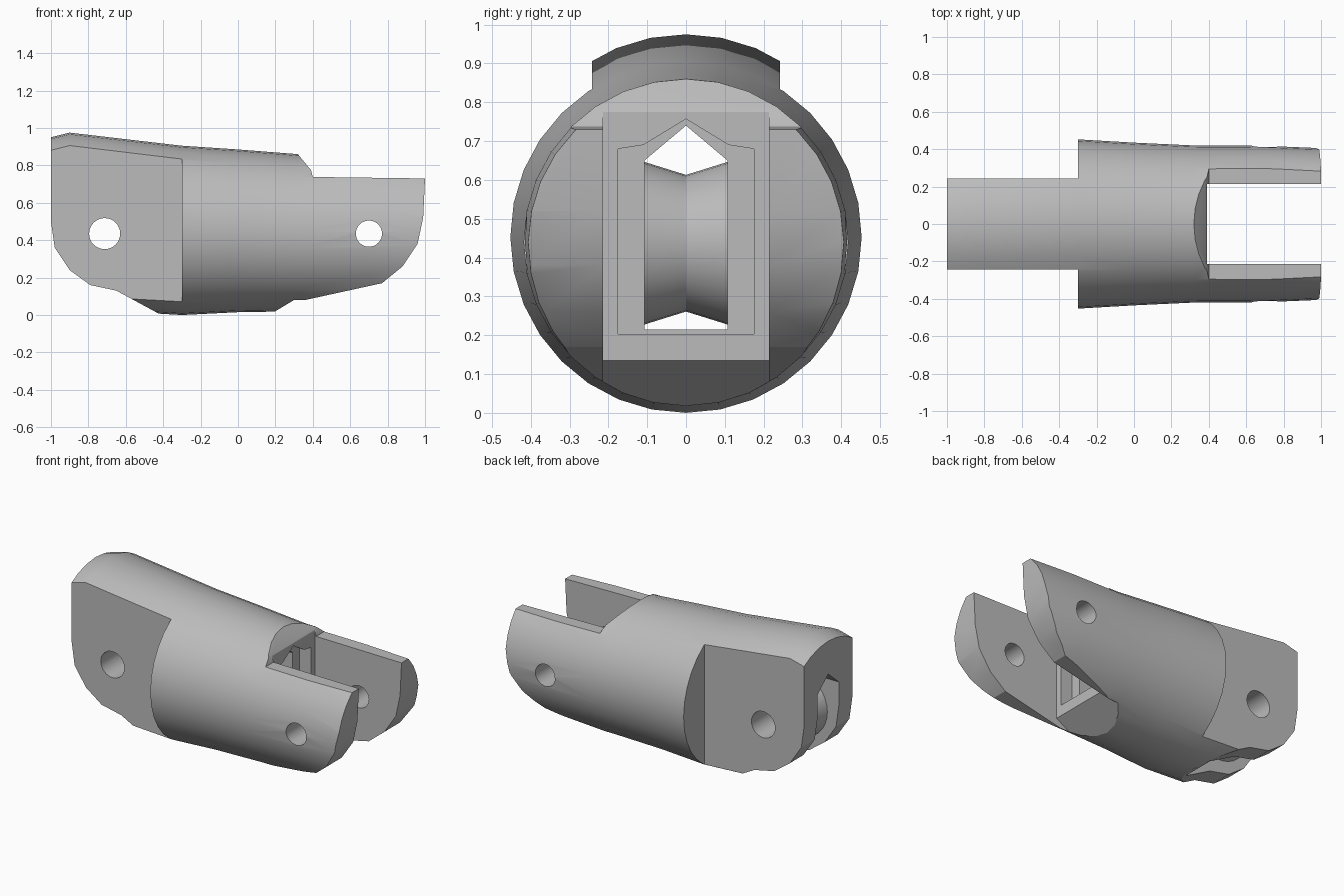
import bpy, bmesh, math
from mathutils import Vector

cube = bpy.data.objects.get("Cube")
if cube:
    bpy.data.objects.remove(cube, do_unlink=True)

grey = bpy.data.materials.new("plain grey")
grey.use_nodes = True
colour = (0.5, 0.5, 0.5, 1)
grey.diffuse_color = colour
grey.node_tree.nodes["Principled BSDF"].inputs["Base Color"].default_value = colour


def loft(name, rings):
    """Skin a list of point loops and cap both ends."""
    bm = bmesh.new()
    loops = [[bm.verts.new(p) for p in ring] for ring in rings]
    n = len(loops[0])
    for a, b in zip(loops, loops[1:]):
        for i in range(n):
            j = (i + 1) % n
            bm.faces.new((a[i], a[j], b[j], b[i]))
    bm.faces.new(loops[0][::-1])
    bm.faces.new(loops[-1])
    bmesh.ops.recalc_face_normals(bm, faces=bm.faces[:])
    mesh = bpy.data.meshes.new(name)
    bm.to_mesh(mesh)
    bm.free()
    ob = bpy.data.objects.new(name, mesh)
    bpy.context.collection.objects.link(ob)
    mesh.materials.append(grey)
    return ob


def prism_y(name, profile, lo, hi):
    return loft(name, [[(x, y, z) for x, z in profile] for y in (lo, hi)])


def prism_x(name, profile, lo, hi):
    return loft(name, [[(x, y, z) for y, z in profile] for x in (lo, hi)])


def box(name, x0, x1, y0, y1, z0, z1):
    return prism_y(name, [(x0, z0), (x1, z0), (x1, z1), (x0, z1)], y0, y1)


def turned_y(name, x, z, stations, sides=32):
    """Round part about a cross axis, from (y, radius) stations."""
    angles = [math.tau * i / sides for i in range(sides)]
    return loft(name, [[(x + r * math.cos(a), y, z + r * math.sin(a))
                        for a in angles] for y, r in stations])


def activate(ob):
    bpy.ops.object.select_all(action='DESELECT')
    ob.select_set(True)
    bpy.context.view_layer.objects.active = ob


def boolean(target, cutter, operation='DIFFERENCE'):
    activate(target)
    mod = target.modifiers.new("cut", 'BOOLEAN')
    mod.operation = operation
    mod.solver = 'EXACT'
    mod.object = cutter
    bpy.ops.object.modifier_apply(modifier=mod.name)
    bpy.data.objects.remove(cutter, do_unlink=True)


# Round barrel: x, centre height, radius
stations = [(-1.01, .483, .465), (-.9, .505, .47), (-.3, .4525, .4525),
            (0, .45, .435), (.32, .44, .42), (.7, .44, .418), (1.01, .44, .405)]
body = loft("finger_link_body", [
    [(x, r * math.sin(math.tau * i / 32), c + r * math.cos(math.tau * i / 32))
     for i in range(32)] for x, c, r in stations])

# Side silhouette: rounded tongue end, chamfered belly, stepped fork
outline = [(-1, 1.2), (-1, .5), (-.98, .36), (-.9, .24), (-.79, .16),
           (-.65, .13), (-.42, .005), (-.3, -.1), (.18, -.1), (.29, .065),
           (.77, .17), (.88, .26), (.96, .38), (.99, .52), (1, .73),
           (.4, .738), (.39, .775), (.32, .86), (.2, 1.2)]
boolean(body, prism_y("outline_cutter", outline, -1, 1), 'INTERSECT')

# Flat cheeks of the tongue
for side in (-1, 1):
    lo, hi = sorted((side * .242, side))
    boolean(body, box("cheek_cutter", -2, -.3, lo, hi, -1, 2))

# Gap between the fork arms, with its sloped lower lip
gap = [(.39, 2), (.39, .135), (.2, .02), (.1, -.05), (.1, -1), (2, -1), (2, 2)]
boolean(body, prism_y("fork_gap_cutter", gap, -.214, .214))

# Peaked tunnel along the link, with a shallow wider mouth
tunnel = [(-.107, .215), (.107, .215), (.107, .65), (0, .74), (-.107, .65)]
boolean(body, prism_x("tunnel_cutter", tunnel, -2, 2))
mouth = [(-.175, .203), (.175, .203), (.175, .68), (.11, .69), (0, .757),
         (-.11, .69), (-.175, .68)]
boolean(body, prism_x("mouth_cutter", mouth, .31, 1.5))

# Open underside of the tongue slot
boolean(body, box("slot_cutter", -2, -.47, -.107, .107, -1, .4))

# Grooved pulley inside the tongue
pulley = turned_y("pulley", -.71, .437, [(-.109, .21), (0, .176), (.109, .21)])

# Pin holes
for part, x, radius in ((body, -.713, .083), (pulley, -.713, .083),
                        (body, .7, .07)):
    boolean(part, turned_y("pin_cutter", x, .435, [(-1, radius), (1, radius)]))

# Smooth curved surfaces, keep cut edges crisp
for part in (body, pulley):
    activate(part)
    bpy.ops.object.shade_smooth_by_angle(angle=math.radians(25))
